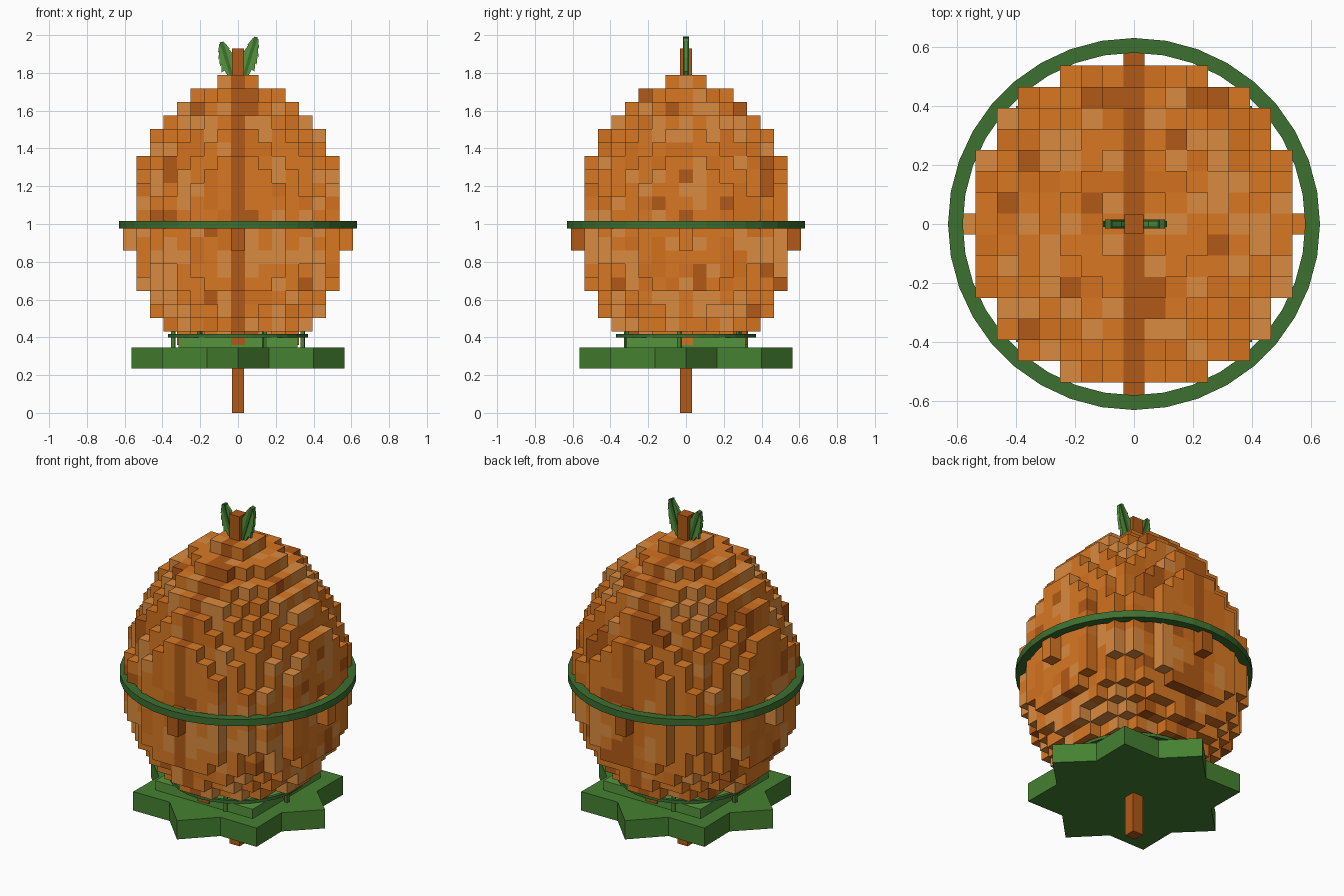
import bpy, bmesh, math, random
from mathutils import Matrix, Vector

if "Cube" in bpy.data.objects:
    bpy.data.objects.remove(bpy.data.objects["Cube"])

random.seed(7)


def material(name, rgb):
    m = bpy.data.materials.new(name)
    m.diffuse_color = (*rgb, 1)
    m.use_nodes = True
    m.node_tree.nodes["Principled BSDF"].inputs["Base Color"].default_value = m.diffuse_color
    return m


ORANGE = material("orange", (0.69, 0.19, 0.017))
ORANGE_2 = material("deep_orange", (0.65, 0.165, 0.013))
LIGHT = material("light_orange", (0.71, 0.26, 0.05))
DARK = material("burnt_orange", (0.44, 0.10, 0.008))
GREEN = material("green", (0.06, 0.22, 0.03))
LEAF = material("leaf_green", (0.09, 0.30, 0.045))
MOSS = material("dark_green", (0.045, 0.16, 0.03))


def finish(name, bm, mats):
    bmesh.ops.recalc_face_normals(bm, faces=bm.faces)
    me = bpy.data.meshes.new(name)
    bm.to_mesh(me)
    bm.free()
    for m in mats:
        me.materials.append(m)
    ob = bpy.data.objects.new(name, me)
    bpy.context.collection.objects.link(ob)
    return ob


def box(name, lo, hi, mat, rot=0.0):
    lo, hi = Vector(lo), Vector(hi)
    bm = bmesh.new()
    bmesh.ops.create_cube(bm, size=1, matrix=Matrix.Translation((lo + hi) / 2)
                          @ Matrix.Rotation(rot, 4, 'Z') @ Matrix.Diagonal((*(hi - lo), 1)))
    return finish(name, bm, [mat])


def prism(name, points, offset, mat):
    bm = bmesh.new()
    face = bm.faces.new([bm.verts.new(p) for p in points])
    ext = bmesh.ops.extrude_face_region(bm, geom=[face], use_keep_orig=True)
    verts = [v for v in ext["geom"] if isinstance(v, bmesh.types.BMVert)]
    bmesh.ops.translate(bm, verts=verts, vec=offset)
    return finish(name, bm, [mat])


def band(name, r0, r1, z0, z1, n, mat):
    bm = bmesh.new()
    rings = []
    for i in range(n):
        c, s = math.cos(2 * math.pi * i / n), math.sin(2 * math.pi * i / n)
        rings.append([bm.verts.new((r * c, r * s, z))
                      for r, z in ((r0, z0), (r1, z0), (r1, z1), (r0, z1))])
    for i in range(n):
        a, b = rings[i], rings[(i + 1) % n]
        for k in range(4):
            bm.faces.new((a[k], b[k], b[(k + 1) % 4], a[(k + 1) % 4]))
    return finish(name, bm, [mat])


# Egg-shaped body: stacked block layers, only exposed block faces are kept
S, Z0 = 0.0715, 0.43
cells = {}
for k in range(-1, 19):
    d = k - 6.5
    r2 = 64.8 * (1 - (d / (11.7 if d > 0 else 8.7)) ** 2)
    for i in range(-8, 9):
        for j in range(-8, 9):
            if i * i + j * j <= r2:
                below = cells.get((i, j, k - 1))
                if i == 0:
                    tone = 3
                elif below is not None and random.random() < 0.4:
                    tone = below
                else:
                    tone = random.choices((0, 1, 2, 3), (40, 20, 30, 10))[0]
                cells[i, j, k] = tone if i == 0 or below != 3 or tone == 3 else 0

# darken only the outer ridge seen from front, back and top
for (i, j, k) in list(cells):
    if i == 0 and k < 18 and j == 0:
        cells[i, j, k] = 0

bm = bmesh.new()
cache = {}


def corner(i, j, k):
    if (i, j, k) not in cache:
        cache[i, j, k] = bm.verts.new(((i - 0.5) * S, (j - 0.5) * S, Z0 + k * S))
    return cache[i, j, k]


for (i, j, k), tone in cells.items():
    for axis in range(3):
        for side in (0, 1):
            n = [i, j, k]
            n[axis] += 2 * side - 1
            if tuple(n) in cells:
                continue
            quad = []
            for u, v in ((0, 0), (1, 0), (1, 1), (0, 1)):
                p = [i, j, k]
                p[axis] += side
                p[(axis + 1) % 3] += u
                p[(axis + 2) % 3] += v
                quad.append(corner(*p))
            if not side:
                quad.reverse()
            bm.faces.new(quad).material_index = tone
finish("block_body", bm, [ORANGE, ORANGE_2, LIGHT, DARK])

# Central stick
box("stick", (-0.033, -0.033, 0), (0.033, 0.033, 1.93), DARK)

# Star base with a square plate on top
star = []
for i in range(16):
    r, a = (0.43 if i % 2 else 0.565), i * math.pi / 8
    star.append((r * math.cos(a), r * math.sin(a), 0.235))
prism("star_base", star, (0, 0, 0.11), GREEN)
box("base_plate", (-0.315, -0.315, 0.345), (0.315, 0.315, 0.40), LEAF)

# Hoops and little posts holding the lower hoop
band("waist_hoop", 0.58, 0.63, 0.975, 1.015, 36, MOSS)
band("lower_hoop", 0.35, 0.37, 0.40, 0.418, 32, MOSS)
for i in range(6):
    a = math.radians(-6 + 60 * i)
    x, y = 0.345 * math.cos(a), 0.345 * math.sin(a)
    box("hoop_post", (x - 0.01, y - 0.01, 0.345), (x + 0.01, y + 0.01, 0.43), GREEN, a)

# Two serrated leaves with a dark rib
half = [(0.0, 0.02), (0.035, 0.028), (0.03, 0.045), (0.07, 0.036), (0.065, 0.045),
        (0.11, 0.036), (0.105, 0.042), (0.15, 0.026), (0.145, 0.033), (0.19, 0.014)]
for name, side, scale in (("right", 1, 1.06), ("left", -1, 0.92)):
    ang = math.radians(17) * side
    ax = Vector((math.sin(ang), 0, math.cos(ang))) * scale
    ac = Vector((math.cos(ang), 0, -math.sin(ang)))
    base = Vector((0.035 * side, 0, 1.79))

    def place(t, w, y):
        return base + ax * t + ac * w + Vector((0, y, 0))

    outline = [place(t, w, -0.01) for t, w in half] + [place(t, -w, -0.01) for t, w in half[::-1]]
    prism(name + "_leaf", outline, (0, 0.02, 0), LEAF)
    rib = [place(t, w, -0.015) for t, w in ((0, -0.008), (0, 0.008), (0.197, 0.01), (0.197, -0.01))]
    prism(name + "_leaf_rib", rib, (0, 0.03, 0), MOSS)
